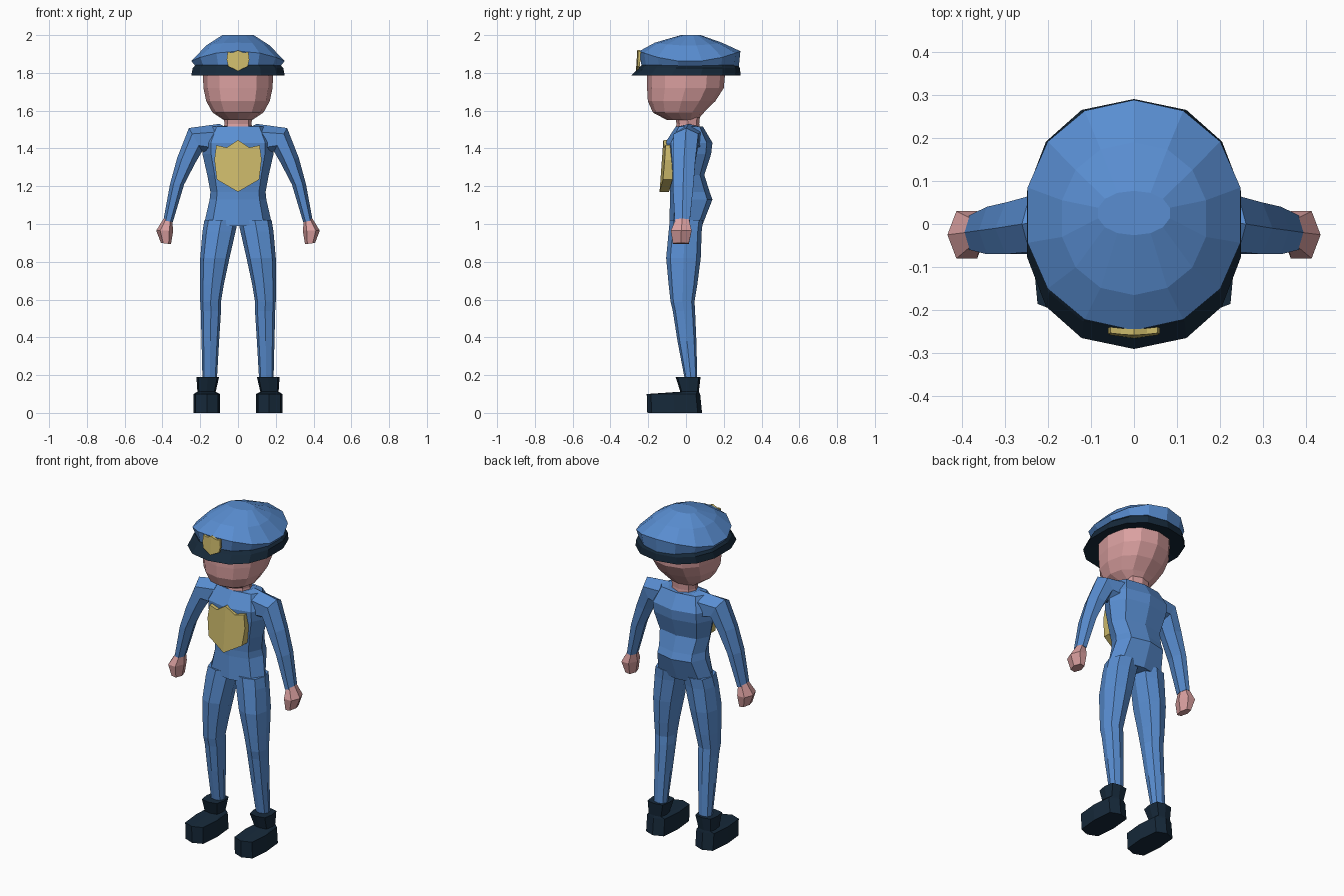
import bpy, bmesh, math

if "Cube" in bpy.data.objects:
    bpy.data.objects.remove(bpy.data.objects["Cube"])


def material(name, rgb):
    m = bpy.data.materials.new(name)
    m.diffuse_color = (*rgb, 1)
    m.use_nodes = True
    m.node_tree.nodes["Principled BSDF"].inputs["Base Color"].default_value = m.diffuse_color
    return m


BLUE = material("blue_cloth", (0.10, 0.27, 0.64))
DARK = material("dark_leather", (0.008, 0.022, 0.042))
SKIN = material("skin", (0.70, 0.35, 0.35))
GOLD = material("gold", (0.62, 0.50, 0.15))


def finish(name, bm, mat, mirror=False):
    bmesh.ops.recalc_face_normals(bm, faces=bm.faces[:])
    me = bpy.data.meshes.new(name)
    bm.to_mesh(me)
    bm.free()
    me.materials.append(mat)
    ob = bpy.data.objects.new(name, me)
    bpy.context.collection.objects.link(ob)
    if mirror:
        ob.modifiers.new("mirror", 'MIRROR').use_mirror_merge = False
    return ob


def unit_ring(n, power, phase):
    """Superellipse outline scaled to fill -1..1 in both directions."""
    pts = []
    for i in range(n):
        a = phase + 2 * math.pi * i / n
        c, s = math.cos(a), math.sin(a)
        pts.append((math.copysign(abs(c) ** power, c), math.copysign(abs(s) ** power, s)))
    mx, my = max(p[0] for p in pts), max(p[1] for p in pts)
    return [(x / mx, y / my) for x, y in pts]


def loft(name, sections, mat, n=8, power=0.8, phase=-math.pi / 2, mirror=False):
    """Section: outer x, outer z, inner x, inner z, front y, back y, lift of front and back."""
    bm = bmesh.new()
    shape = unit_ring(n, power, phase)
    rings = []
    for ox, oz, ix, iz, yf, yb, lift in sections:
        rings.append([bm.verts.new(((ox + ix) / 2 + (ox - ix) / 2 * c,
                                    (yf + yb) / 2 + (yb - yf) / 2 * s,
                                    (oz + iz) / 2 + (oz - iz) / 2 * c + lift * s * s))
                      for c, s in shape])
    for a, b in zip(rings, rings[1:]):
        for i in range(n):
            j = (i + 1) % n
            bm.faces.new((a[i], a[j], b[j], b[i]))
    bm.faces.new(rings[0])
    bm.faces.new(rings[-1])
    return finish(name, bm, mat, mirror)


def level(z, w, yf, yb, lift=0.0):
    """Horizontal section centred on x = 0."""
    return (w, z, -w, z, yf, yb, lift)


def side(z, xi, xo, yf, yb):
    """Horizontal section on one side."""
    return (xo, z, xi, z, yf, yb, 0.0)


def badge(name, half, y_top, y_bottom, y_back, bend):
    """Shield plate with a centre ridge, from its half outline of x, z."""
    bm = bmesh.new()
    z1, z0 = half[0][1], half[-1][1]
    w = max(x for x, z in half)
    outline = half + [(-x, z) for x, z in half[-2:0:-1]]
    front, back = [], []
    for x, z in outline:
        t = (z - z0) / (z1 - z0)
        y = y_bottom + (y_top - y_bottom) * t + bend * abs(x) / w
        front.append(bm.verts.new((x, y, z)))
        back.append(bm.verts.new((x, y + y_back, z)))
    k, n = len(half), len(outline)
    for vs in (front, back):
        bm.faces.new(vs[:k])
        bm.faces.new(vs[k - 1:] + vs[:1])
    for i in range(n):
        j = (i + 1) % n
        bm.faces.new((front[i], front[j], back[j], back[i]))
    return finish(name, bm, GOLD)


# Torso
loft("torso", [
    level(0.99, 0.182, -0.088, 0.085), level(1.13, 0.15, -0.085, 0.14),
    level(1.17, 0.146, -0.085, 0.125), level(1.26, 0.163, -0.092, 0.097),
    level(1.37, 0.188, -0.105, 0.133), level(1.43, 0.19, -0.11, 0.14),
    level(1.515, 0.15, -0.055, 0.09), level(1.53, 0.10, -0.045, 0.075, -0.02)], BLUE)

# Legs
loft("leg", [
    side(1.02, 0.0, 0.178, -0.086, 0.09), side(0.96, 0.013, 0.188, -0.092, 0.083),
    side(0.82, 0.045, 0.2, -0.105, 0.078), side(0.68, 0.075, 0.2, -0.092, 0.06),
    side(0.59, 0.09, 0.2, -0.082, 0.045), side(0.54, 0.09, 0.197, -0.07, 0.048),
    side(0.38, 0.1, 0.193, -0.045, 0.055), side(0.17, 0.112, 0.188, -0.005, 0.06)],
    BLUE, mirror=True)

# Boots
loft("boot", [
    side(0.0, 0.095, 0.235, -0.205, 0.085), side(0.1, 0.095, 0.235, -0.208, 0.075),
    side(0.112, 0.118, 0.215, -0.03, 0.068), side(0.19, 0.1, 0.22, -0.055, 0.077)],
    DARK, power=0.5, mirror=True)

# Arms and hands
loft("arm", [
    (0.10, 1.53, 0.13, 1.36, -0.05, 0.08, 0), (0.26, 1.508, 0.19, 1.385, -0.065, 0.065, 0),
    (0.322, 1.35, 0.225, 1.325, -0.07, 0.05, 0), (0.36, 1.21, 0.285, 1.21, -0.07, 0.04, 0),
    (0.395, 1.02, 0.345, 1.01, -0.06, 0.02, 0)],
    BLUE, n=6, power=1, phase=0, mirror=True)
loft("hand", [
    (0.393, 1.03, 0.348, 1.01, -0.055, 0.015, 0), (0.433, 0.965, 0.343, 0.965, -0.08, 0.03, 0),
    (0.408, 0.9, 0.355, 0.893, -0.07, 0.015, 0)],
    SKIN, n=6, power=0.9, phase=0, mirror=True)

# Neck and head
loft("neck", [level(1.47, 0.08, -0.06, 0.075), level(1.53, 0.072, -0.05, 0.07),
              level(1.58, 0.075, -0.06, 0.075)], SKIN)
loft("head", [
    level(1.55, 0.075, -0.10, 0.06), level(1.59, 0.135, -0.175, 0.095),
    level(1.65, 0.168, -0.202, 0.155), level(1.72, 0.183, -0.206, 0.2),
    level(1.83, 0.187, -0.205, 0.21)], SKIN, n=12, power=0.9)

# Cap crown and dark brim
loft("cap_crown", [
    level(1.835, 0.225, -0.235, 0.28), level(1.86, 0.247, -0.247, 0.288, 0.055),
    level(1.945, 0.167, -0.165, 0.19, 0.015), level(2.0, 0.083, -0.026, 0.077)],
    BLUE, n=14, power=0.95)
loft("cap_brim", [
    level(1.80, 0.175, -0.19, 0.2), level(1.785, 0.248, -0.29, 0.29),
    level(1.825, 0.24, -0.25, 0.285), level(1.842, 0.222, -0.235, 0.275)],
    DARK, n=14, power=0.88)

# Gold shields
badge("chest_badge", [(0, 1.445), (0.06, 1.405), (0.115, 1.417), (0.125, 1.34),
                      (0.112, 1.235), (0, 1.17)], -0.12, -0.14, 0.05, 0.015)
badge("cap_badge", [(0, 1.92), (0.03, 1.907), (0.055, 1.912), (0.06, 1.87),
                    (0.052, 1.835), (0, 1.81)], -0.258, -0.265, 0.014, 0.006)
